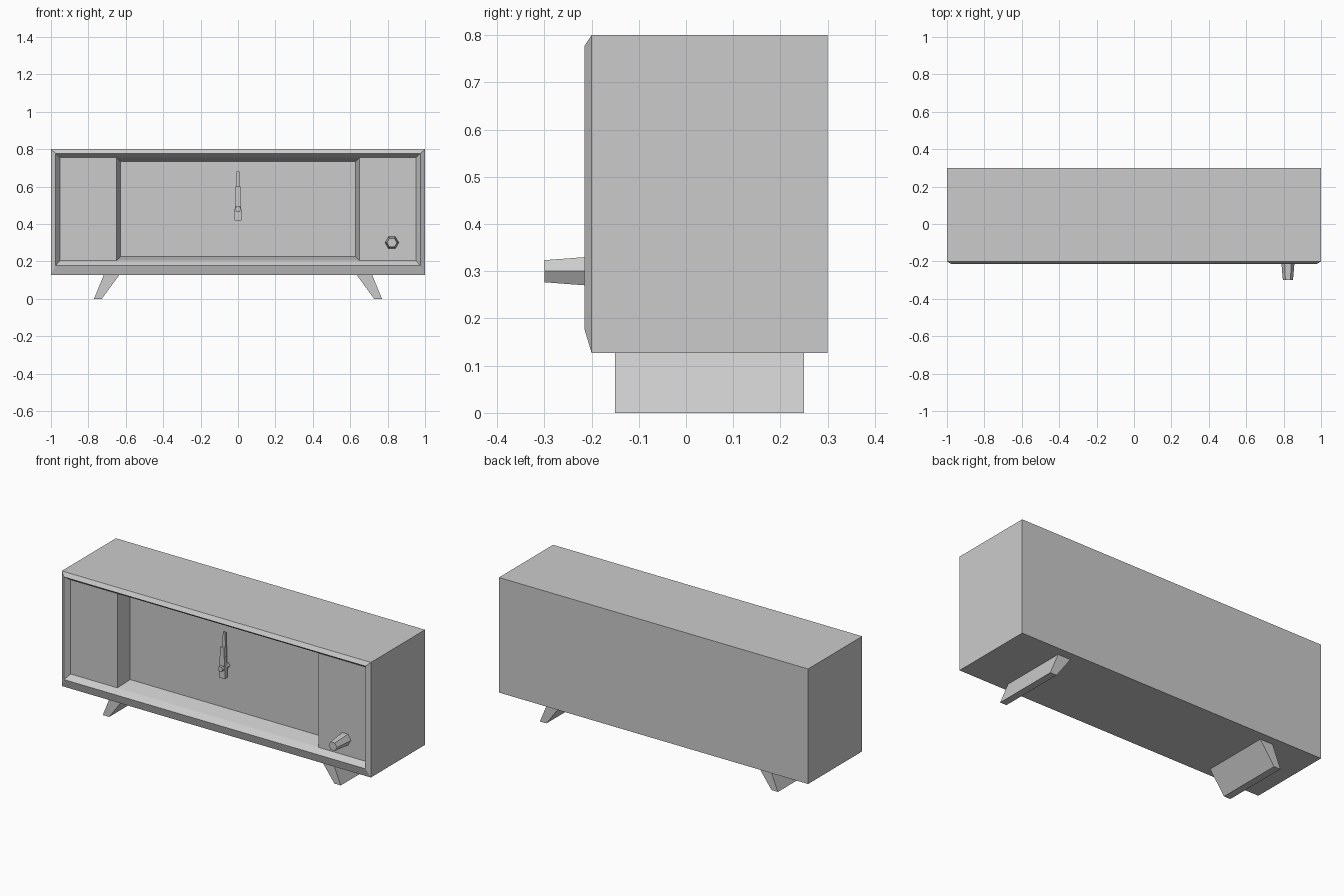
import bpy, bmesh, math
from mathutils import Matrix

if "Cube" in bpy.data.objects:
    bpy.data.objects.remove(bpy.data.objects["Cube"])


def make_object(name, bm):
    bmesh.ops.remove_doubles(bm, verts=bm.verts, dist=1e-5)
    bmesh.ops.recalc_face_normals(bm, faces=bm.faces)
    mesh = bpy.data.meshes.new(name)
    bm.to_mesh(mesh)
    bm.free()
    ob = bpy.data.objects.new(name, mesh)
    bpy.context.collection.objects.link(ob)
    return ob


def rect(bm, half, z0, z1, y):
    return [bm.verts.new((x, y, z)) for x, z in
            ((-half, z0), (half, z0), (half, z1), (-half, z1))]


def bridge(bm, a, b):
    n = len(a)
    for i in range(n):
        j = (i + 1) % n
        bm.faces.new((a[i], a[j], b[j], b[i]))


def extrude_profile(name, profile, y0, y1):
    """Prism from an (x, z) outline running along y."""
    bm = bmesh.new()
    a = [bm.verts.new((x, y0, z)) for x, z in profile]
    b = [bm.verts.new((x, y1, z)) for x, z in profile]
    bridge(bm, a, b)
    bm.faces.new(a)
    bm.faces.new(b)
    return make_object(name, bm)


def hex_peg(name, x, z, y_front, y_back, r_front, r_back):
    bm = bmesh.new()
    rings = [[bm.verts.new((x + r * math.cos(math.radians(60 * i)), y,
                            z + r * math.sin(math.radians(60 * i))))
              for i in range(6)]
             for y, r in ((y_front, r_front), (y_back, r_back))]
    bridge(bm, *rings)
    for ring in rings:
        bm.faces.new(ring)
    return make_object(name, bm)


# Cabinet: box, bevelled front rim, recessed side panels and a sunken dial
PANEL_Y, DIAL_Y = -0.185, -0.10
bm = bmesh.new()
back = rect(bm, 1.0, 0.127, 0.8, 0.3)
front = rect(bm, 1.0, 0.127, 0.8, -0.2)
rim = rect(bm, 0.975, 0.177, 0.777, -0.215)
panel = rect(bm, 0.953, 0.204, 0.755, PANEL_Y)
opening = rect(bm, 0.65, 0.204, 0.755, PANEL_Y)
dial = rect(bm, 0.628, 0.226, 0.733, DIAL_Y)
bm.faces.new(back)
bridge(bm, back, front)
bridge(bm, front, rim)
# rim to panel; top and bottom strips also pick up the opening's corners
bm.faces.new((rim[0], rim[1], panel[1], opening[1], opening[0], panel[0]))
bm.faces.new((rim[2], rim[3], panel[3], opening[3], opening[2], panel[2]))
bm.faces.new((rim[1], rim[2], panel[2], panel[1]))
bm.faces.new((rim[3], rim[0], panel[0], panel[3]))
bm.faces.new((panel[0], opening[0], opening[3], panel[3]))
bm.faces.new((opening[1], panel[1], panel[2], opening[2]))
bridge(bm, opening, dial)
bm.faces.new(dial)
make_object("cabinet", bm)

# Splayed slab legs
for side, s in (("left", -1), ("right", 1)):
    extrude_profile(side + "_leg",
                    [(s * x, z) for x, z in
                     ((0.635, 0.127), (0.718, 0.127), (0.77, 0), (0.728, 0))],
                    -0.15, 0.25)


# Clock hands, both pointing up, on a small centre pin
def hand(name, w0, w1, z0, z1, y0, y1):
    extrude_profile(name, [(-w0, z0), (w0, z0), (w1, z1), (-w1, z1)], y0, y1)


hand("minute_hand", 0.016, 0.007, 0.42, 0.68, -0.130, -0.118)
hand("hour_hand", 0.020, 0.012, 0.42, 0.60, -0.148, -0.134)
hex_peg("centre_pin", 0, 0.48, -0.165, DIAL_Y, 0.016, 0.018)

# Tapered control knob
hex_peg("control_knob", 0.823, 0.30, -0.30, PANEL_Y, 0.027, 0.037)
